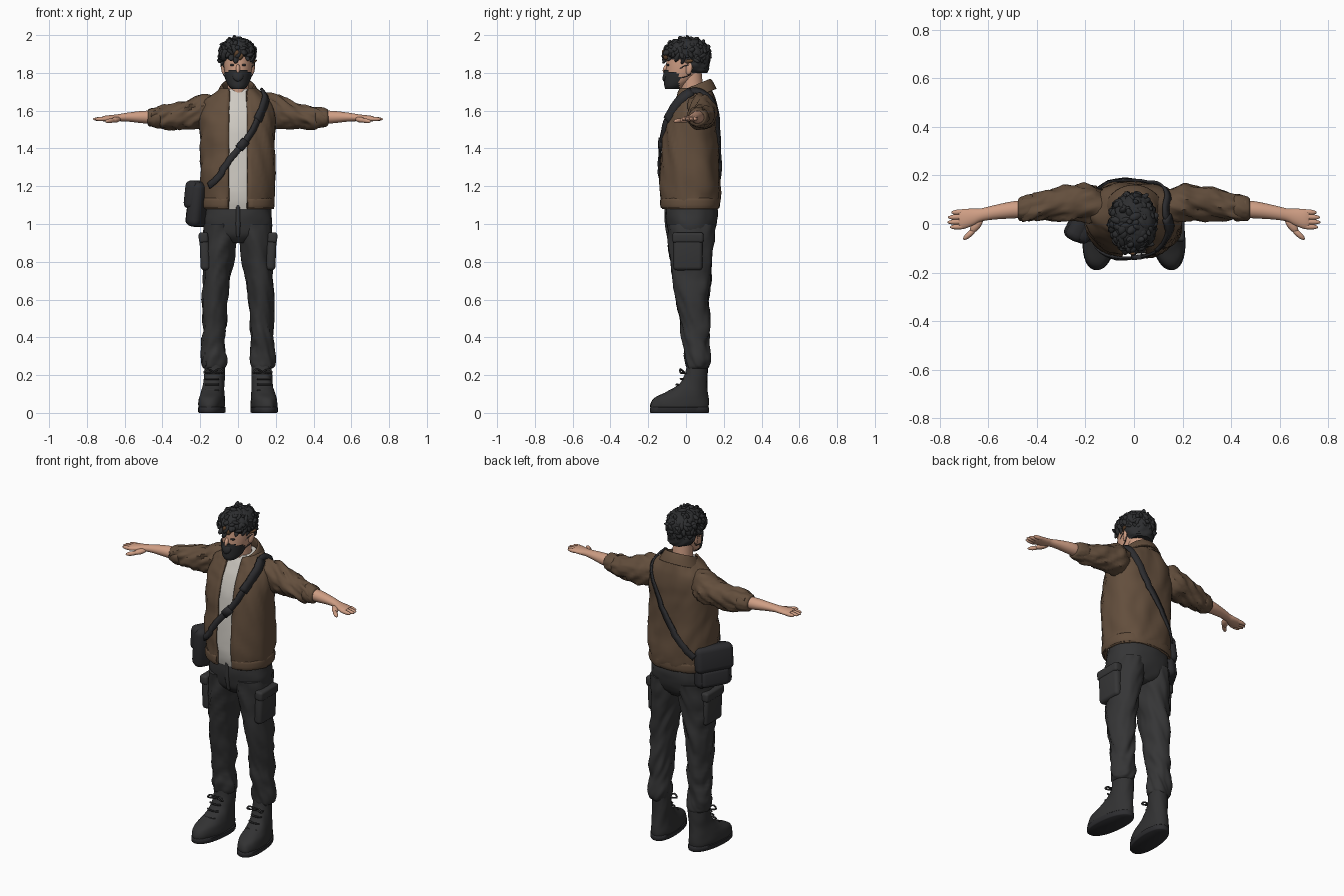
import bpy, bmesh, math, random
from mathutils import Vector, Matrix, noise
from mathutils.bvhtree import BVHTree

random.seed(4)
cube = bpy.data.objects.get("Cube")
if cube:
    bpy.data.objects.remove(cube)


def material(name, *rgb):
    m = bpy.data.materials.new(name)
    m.use_nodes = True
    m.diffuse_color = (*rgb, 1)
    bsdf = m.node_tree.nodes["Principled BSDF"]
    bsdf.inputs["Base Color"].default_value = (*rgb, 1)
    bsdf.inputs["Roughness"].default_value = 0.8
    return m


skin = material("skin", .62, .34, .23)
brown = material("jacket brown", .125, .077, .046)
white = material("shirt white", .62, .59, .54)
charcoal = material("trouser charcoal", .036, .036, .037)
boot_black = material("boot black", .032, .032, .033)
hair_black = material("hair black", .026, .027, .029)
bag_black = material("bag black", .026, .026, .029)
tuft_brown = material("hair brown", .13, .065, .03)


def finish(name, bm, mat, thick=0, angle=50):
    bmesh.ops.recalc_face_normals(bm, faces=bm.faces)
    me = bpy.data.meshes.new(name)
    bm.to_mesh(me)
    bm.free()
    ob = bpy.data.objects.new(name, me)
    bpy.context.collection.objects.link(ob)
    me.materials.append(mat)
    if thick:
        mod = ob.modifiers.new("thickness", "SOLIDIFY")
        mod.thickness, mod.offset = thick, 0
    bpy.ops.object.select_all(action="DESELECT")
    ob.select_set(True)
    bpy.context.view_layer.objects.active = ob
    bpy.ops.object.shade_smooth_by_angle(angle=math.radians(angle))
    return ob


def spline(rows, k=5):
    """Smooth the rows of numbers with a Catmull-Rom curve."""
    out = []
    for i in range(len(rows) - 1):
        quad = [rows[max(0, min(len(rows) - 1, i + d))] for d in (-1, 0, 1, 2)]
        for j in range(k):
            t = j / k
            out.append([.5 * (2 * b + (c - a) * t + (2 * a - 5 * b + 4 * c - d) * t * t
                              + (3 * b - a - 3 * c + d) * t ** 3) for a, b, c, d in zip(*quad)])
    return out + [list(rows[-1])]


def loft(name, rings, mat, axis="z", power=1, n=36, gap=0, fold=0, freq=12,
         side=1, tilt=0, shear=0, keep=None, thick=0, k=5):
    """Skin elliptical rings (position, centre u, centre v, radius u, radius v)."""
    bm, rows = bmesh.new(), []
    for t, u, v, ru, rv in spline(rings, k):
        a0 = math.asin(min(1, (gap / ru) ** (1 / power))) if gap else 0
        count = n + 1 if gap else n
        row = []
        for i in range(count):
            a = -math.pi / 2 + a0 + (2 * math.pi - 2 * a0) * i / n
            c, s = math.cos(a), math.sin(a)
            c, s = (math.copysign(abs(w) ** power, w) for w in (c, s))
            p = Vector((u + ru * c, v + rv * s, t)) if axis == "z" else Vector((t, u + ru * c, v + rv * s))
            if fold:
                q = p * freq + Vector((side * 5, 0, 0))
                q["xyz".index(axis)] += 5 * (c + s) * min(ru, rv) * freq * .3
                d = fold * noise.noise(q)
                d += fold * .5 * noise.noise(q * 2.1)
                p += d * (Vector((c, s, 0)) if axis == "z" else Vector((0, c, s)))
            p.z += tilt * (p.y - v)
            p.x = (p.x + shear * p.y) * side
            row.append(bm.verts.new(p))
        rows.append(row)
    for r0, r1 in zip(rows, rows[1:]):
        m = len(r0)
        for i in range(m - 1 if gap else m):
            bm.faces.new((r0[i], r0[(i + 1) % m], r1[(i + 1) % m], r1[i]))
    if not gap and not thick:
        bm.faces.new(rows[0])
        bm.faces.new(rows[-1])
    if keep:
        bad = [f for f in bm.faces if not keep(f.calc_center_median())]
        bmesh.ops.delete(bm, geom=bad, context="FACES")
    return finish(name, bm, mat, thick)


def blobs(name, items, mat):
    """Rounded capsules, each from point a to point b with radii (r1, r2)."""
    bm = bmesh.new()
    for a, b, r1, r2 in items:
        a, b = Vector(a), Vector(b)
        d = b - a
        rot = d.to_track_quat("Z", "Y").to_matrix().to_4x4()
        mat4 = Matrix.Translation((a + b) / 2) @ rot @ Matrix.Diagonal((r1, r2, d.length / 2, 1))
        bmesh.ops.create_icosphere(bm, subdivisions=3 if len(items) < 20 else 2, radius=1, matrix=mat4)
    return finish(name, bm, mat, angle=80)


def box(name, centre, size, mat, bevel, yaw=0, pitch=0):
    bm = bmesh.new()
    m = (Matrix.Translation(centre) @ Matrix.Rotation(yaw, 4, "Z") @ Matrix.Rotation(pitch, 4, "Y")
         @ Matrix.Diagonal((*size, 1)))
    bmesh.ops.create_cube(bm, size=1, matrix=m)
    bmesh.ops.bevel(bm, geom=bm.edges[:], offset=bevel, segments=4, profile=.5, affect="EDGES")
    return finish(name, bm, mat)


def tube(name, points, r, mat):
    cu = bpy.data.curves.new(name, "CURVE")
    cu.dimensions, cu.bevel_depth, cu.bevel_resolution, cu.use_fill_caps = "3D", r, 2, True
    sp = cu.splines.new("POLY")
    pts = spline(points, 4)
    sp.points.add(len(pts) - 1)
    for p, co in zip(sp.points, pts):
        p.co = (*co, 1)
    cu.materials.append(mat)
    ob = bpy.data.objects.new(name, cu)
    bpy.context.collection.objects.link(ob)


# Torso: shirt, open jacket, hem band and folded collar
torso = [(1.08, 0, .02, .18, .142), (1.13, 0, .02, .184, .152), (1.22, 0, .02, .19, .155),
         (1.36, 0, .02, .19, .148), (1.5, 0, .024, .194, .138), (1.58, 0, .036, .192, .128),
         (1.64, 0, .045, .172, .112), (1.68, 0, .05, .132, .095), (1.715, 0, .05, .09, .08)]
shirt = loft("shirt", [(z, x, y, a - .014, b - .014) for z, x, y, a, b in torso], white, power=.85, fold=.004)
loft("jacket", torso, brown, power=.85, gap=.048, fold=.012, freq=9, thick=.012, n=48)
loft("jacket_hem", [(z, 0, .02, r, r - .034) for z, r in ((1.085, .186), (1.1, .19), (1.125, .19), (1.135, .186))],
     brown, power=.85, gap=.052, thick=.008)
loft("collar", [(1.675, 0, .045, .09, .085), (1.715, 0, .045, .082, .08), (1.73, 0, .045, .086, .083),
                (1.70, 0, .045, .103, .1), (1.665, 0, .04, .122, .118)],
     brown, gap=.045, tilt=.42, thick=.008)

# Arms: sleeves, rolled cuffs, forearms and hands
for side, word in ((1, "left"), (-1, "right")):
    loft(word + "_sleeve", [(.11, .06, 1.605, .06, .075), (.19, .085, 1.595, .078, .09),
                            (.26, .085, 1.58, .07, .078), (.34, .08, 1.567, .064, .066),
                            (.4, .07, 1.562, .058, .06), (.46, .063, 1.563, .046, .044)],
         brown, axis="x", fold=.016, freq=17, side=side, n=40)
    loft(word + "_rolled_cuff", [(.41, .068, 1.562, .045, .045), (.415, .068, 1.562, .054, .054),
                                 (.44, .066, 1.563, .054, .053), (.47, .062, 1.563, .047, .045),
                                 (.478, .062, 1.563, .036, .036)], brown, axis="x", fold=.005, freq=25, side=side)
    loft(word + "_forearm", [(.43, .062, 1.565, .036, .035), (.5, .058, 1.566, .035, .033),
                             (.58, .047, 1.566, .029, .024), (.63, .037, 1.563, .027, .019),
                             (.66, .029, 1.56, .034, .018), (.7, .021, 1.558, .041, .016),
                             (.72, .019, 1.557, .038, .012)], skin, axis="x", side=side)
    fingers = [((side * .68, y, 1.557), (side * (tip), y - .004, 1.555), .0115, .0115)
               for y, tip in ((.051, .752), (.031, .766), (.011, .768), (-.009, .758))]
    thumb = [((side * .625, .026, 1.556), (side * .672, -.035, 1.547), .018, .015),
             ((side * .65, -.018, 1.55), (side * .702, -.064, 1.543), .012, .012)]
    blobs(word + "_fingers", fingers + thumb, skin)

# Trousers with cargo pockets
loft("trouser_hips", [(.9, 0, .028, .07, .08), (.94, 0, .028, .16, .115), (1.0, 0, .03, .182, .132),
                      (1.06, 0, .03, .178, .138), (1.13, 0, .025, .168, .128)], charcoal, power=.9, fold=.006)
loft("trouser_fly", [(.93, 0, -.088, .008, .012), (1.0, 0, -.1, .013, .012), (1.1, 0, -.104, .012, .01)],
     charcoal, n=12)
for side, word in ((1, "left"), (-1, "right")):
    loft(word + "_trouser_leg", [(.235, .131, .06, .052, .054), (.25, .131, .06, .062, .062),
                                 (.29, .131, .06, .067, .066), (.36, .128, .056, .06, .068),
                                 (.46, .125, .048, .062, .077), (.6, .122, .035, .066, .09),
                                 (.75, .11, .029, .077, .102), (.88, .098, .027, .088, .116),
                                 (1.0, .09, .028, .088, .128)],
         charcoal, fold=.013, freq=13, side=side, n=44)
    box(word + "_cargo_pocket", (side * .176, .01, .85), (.05, .155, .19), charcoal, .02, pitch=side * .04)
    box(word + "_pocket_flap", (side * .183, .01, .928), (.05, .165, .055), charcoal, .014, pitch=side * .04)

    # Boots, soles and laces
    loft(word + "_boot", [(.015, .135, -.034, .064, .15), (.045, .135, -.034, .068, .153),
                          (.08, .135, -.025, .065, .142), (.11, .134, .004, .06, .11),
                          (.15, .132, .036, .055, .076), (.2, .13, .052, .054, .061),
                          (.27, .13, .06, .052, .054)],
         boot_black, power=.9, side=side, shear=-.1, fold=.004)
    loft(word + "_boot_sole", [(0, .135, -.034, .065, .152), (.004, .135, -.034, .07, .156),
                               (.028, .135, -.034, .071, .156), (.032, .135, -.034, .066, .152)],
         bag_black, power=.9, side=side, shear=-.1, k=1)
    for i in range(4):
        z, y = .12 + i * .03, -.085 + i * .03 - i * i * .0025
        tube(f"{word}_lace_{i + 1}", [(side * (.137 + d), y + abs(d) * .5, z) for d in (-.035, -.015, .015, .035)],
             .005, boot_black)
    for d in (-1, 1):
        tube(f"{word}_bow_{'outer' if d == 1 else 'inner'}",
             [(side * .13, -.01, .215), (side * (.13 + d * .03), -.03, .232),
              (side * (.13 + d * .048), -.028, .212), (side * .13, -.01, .212)], .005, boot_black)

# Head, neck, mask, ears and eyes
loft("neck", [(1.63, 0, .045, .066, .062), (1.7, 0, .035, .056, .058), (1.8, 0, .025, .055, .058)], skin)
skull = [(1.718, 0, -.064, .028, .034), (1.735, 0, -.052, .045, .052), (1.765, 0, -.03, .06, .075),
         (1.81, 0, -.01, .072, .096), (1.86, 0, .002, .077, .106), (1.91, 0, .008, .075, .105),
         (1.95, 0, .01, .055, .08), (1.967, 0, .01, .025, .04)]
loft("head", skull, skin)
loft("face_mask", [(z - .004, x, y - .004, a + .005, b + .007) for z, x, y, a, b in skull[:5]], hair_black,
     keep=lambda c: c.y < -.035 and c.z < 1.812 - .25 * (c.y + .1))
blobs("nose", [((0, -.1, 1.845), (0, -.118, 1.80), .011, .012)], skin)
blobs("mask_nose_bridge", [((0, -.09, 1.825), (0, -.118, 1.755), .03, .016)], hair_black)
for side, word in ((1, "left"), (-1, "right")):
    blobs(word + "_ear", [((side * .08, .022, 1.855), (side * .074, .01, 1.79), .01, .018)], skin)
    blobs(word + "_eye", [((side * .02, -.101, 1.842), (side * .043, -.091, 1.842), .006, .006)], hair_black)
    tube(word + "_mask_loop", [(side * .062, -.05, 1.81), (side * .077, -.01, 1.835), (side * .085, .025, 1.84),
                               (side * .076, .02, 1.79), (side * .06, -.04, 1.77)], .0025, hair_black)

# Curly hair: overlapping locks spread over the scalp
loft("hair_base", [(1.8, 0, .045, .06, .07), (1.83, 0, .035, .082, .085), (1.88, 0, .012, .09, .113),
                   (1.93, 0, .006, .088, .112), (1.965, 0, .005, .066, .085), (1.982, 0, .005, .03, .04)],
     hair_black, fold=.012, freq=28, keep=lambda c: c.z > 1.87 or c.y > .03)
locks, tips = [], []
count = 210
for i in range(count):
    h = 1 - 2 * (i + .5) / count
    a = i * 2.39996 + random.uniform(-.2, .2)
    r = math.sqrt(1 - h * h)
    d = Vector((r * math.cos(a), r * math.sin(a), h))
    front_limit = -.2 if d.y < -.3 else (-.45 if d.y < .25 else -.93)
    if h < front_limit:
        continue
    p = Vector((-.005 + d.x * .088, .005 + d.y * .116, 1.893 + h * .086))
    flow = d.cross(Vector((.3, .2, 1))).cross(d) * -1 + Vector([random.uniform(-.8, .8) for _ in range(3)])
    flow = flow.normalized() * random.uniform(.02, .034)
    size = random.uniform(.011, .019)
    low = h < front_limit + .22 and d.y < .6 and random.random() < .3
    (tips if low else locks).append((p - flow, p + flow, size, size * .8))
blobs("hair_locks", locks, hair_black)
blobs("hair_brown_tips", tips, tuft_brown)

# Shoulder bag
yaw = math.radians(-30)
bag = Vector((-.19, .025, 1.105))
out = Vector((-math.cos(yaw), -math.sin(yaw), 0))
box("bag_body", bag, (.085, .215, .24), bag_black, .035, yaw, .12)
box("bag_flap", bag + out * .018 + Vector((0, 0, .05)), (.075, .225, .15), bag_black, .03, yaw, .12)
box("bag_front_pocket", bag + out * .034 - Vector((0, 0, .06)), (.05, .17, .1), bag_black, .022, yaw, .12)

# Strap laid over the chest, left shoulder and back
bvh = BVHTree.FromPolygons([v.co for v in shirt.data.vertices], [p.vertices for p in shirt.data.polygons])
path = [(-.15, -.1, 1.2), (-.1, -.14, 1.25), (-.04, -.14, 1.34), (.05, -.13, 1.465), (.105, -.11, 1.58),
        (.135, -.04, 1.665), (.135, .05, 1.72), (.125, .14, 1.65), (.06, .19, 1.5), (-.02, .19, 1.35),
        (-.1, .18, 1.24), (-.15, .15, 1.18)]
spots = []
for q in map(Vector, spline(path, 6)):
    near = bvh.find_nearest(q)[0]
    normal = (near - Vector((0, .03, min(near.z, 1.6)))).normalized()
    spots.append((near + normal * .028, normal))


def ribbon(name, part, width, thick):
    bm, prev = bmesh.new(), None
    for i, (p, normal) in enumerate(part):
        tangent = part[min(i + 1, len(part) - 1)][0] - part[max(i - 1, 0)][0]
        across = tangent.cross(normal).normalized() * width / 2
        pair = [bm.verts.new(p + across), bm.verts.new(p - across)]
        if prev:
            bm.faces.new((prev[0], prev[1], pair[1], pair[0]))
        prev = pair
    finish(name, bm, bag_black, thick)


ribbon("bag_strap", spots, .034, .01)
ribbon("shoulder_pad", spots[23:35], .048, .016)
ribbon("strap_buckle", spots[15:18], .046, .02)
